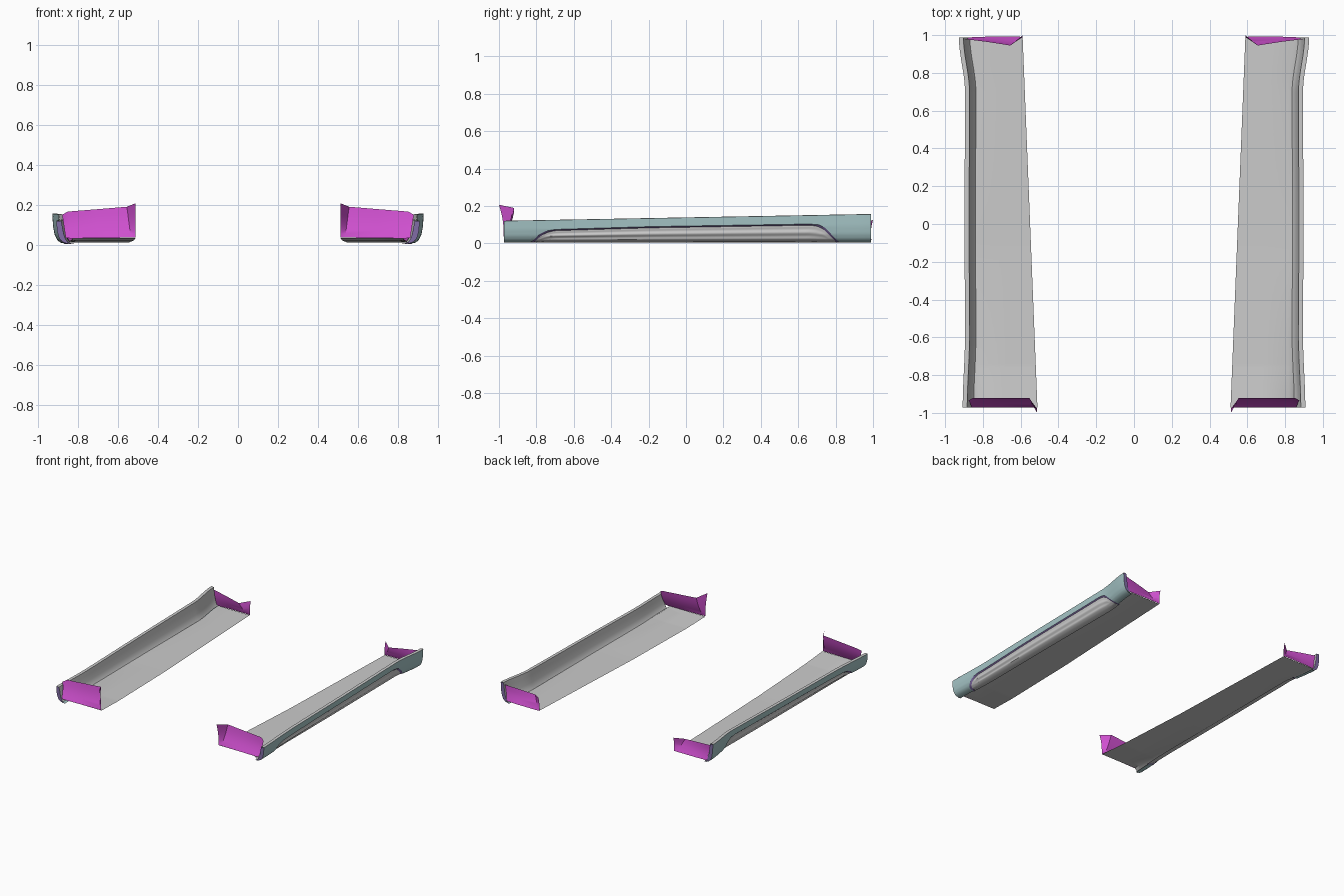
import bpy, math

if "Cube" in bpy.data.objects:
    bpy.data.objects.remove(bpy.data.objects["Cube"])


def material(name, rgb):
    m = bpy.data.materials.new(name)
    m.diffuse_color = (*rgb, 1)
    m.use_nodes = True
    m.node_tree.nodes["Principled BSDF"].inputs["Base Color"].default_value = m.diffuse_color
    return m


TEAL = material("teal", (0.38, 0.56, 0.57))
MAGENTA = material("magenta", (0.62, 0.08, 0.62))
PURPLE = material("purple", (0.22, 0.15, 0.38))


def interp(table, x, smooth=False):
    if x <= table[0][0]:
        return table[0][1]
    for (a, va), (b, vb) in zip(table, table[1:]):
        if x <= b:
            t = (x - a) / (b - a)
            if smooth:
                t = t * t * (3 - 2 * t)
            return va + (vb - va) * t
    return table[-1][1]


def grid(name, cols, mat=None):
    """Sheet from columns of points, mirrored to the other side."""
    n = len(cols[0])
    faces = [(i * n + j, (i + 1) * n + j, (i + 1) * n + j + 1, i * n + j + 1)
             for i in range(len(cols) - 1) for j in range(n - 1)]
    me = bpy.data.meshes.new(name)
    me.from_pydata([p for c in cols for p in c], [], faces)
    me.validate()
    ob = bpy.data.objects.new(name, me)
    bpy.context.collection.objects.link(ob)
    if mat:
        me.materials.append(mat)
    ob.modifiers.new("mirror", "MIRROR").use_mirror_merge = False
    bpy.context.view_layer.objects.active = ob
    ob.select_set(True)
    bpy.ops.object.shade_smooth_by_angle(angle=math.radians(35))
    ob.select_set(False)
    return ob


Y0, Y1 = -0.972, 0.988
OUTER = [(Y0, .907), (-.6, .895), (0, .897), (.7, .895), (.99, .927)]
SECTION = [(0, .075), (.04, .042), (.13, .024), (.3, .011), (.6, .003), (1, 0)]
TOP = [(Y0, .12), (Y1, .156)]
BASE = .004


def outer_x(y):
    return interp(OUTER, y, True)


def skin(y, z, push=0):
    u = (z - BASE) / (interp(TOP, y) - BASE)
    return (outer_x(y) - interp(SECTION, u) + push, y, z)


def arch(y, inset=0):
    """Top line of the recessed side panel."""
    c = [(-.83 + inset, BASE), (-.805 + inset, .028), (-.78 + inset, .051 - inset * .3),
         (-.75 + inset, .066 - inset * .4), (-.70, .075 - inset * .5),
         (-.2, .090 - inset * .5), (.66, .104 - inset * .5),
         (.71 - inset, .100 - inset * .5), (.745 - inset, .083 - inset * .3),
         (.785 - inset, .04), (.82 - inset, BASE)]
    return interp(c, y)


def span(a, b, n):
    return [a + (b - a) * i / n for i in range(n + 1)]


ENDS = span(-.83, -.68, 20) + span(-.66, .64, 30) + span(.65, .82, 24)
YS = span(Y0, -.84, 5) + ENDS + span(.83, Y1, 8)

# Teal outer skirt above the recessed panel
grid("outer_skirt", [[skin(y, arch(y) + (interp(TOP, y) - arch(y)) * (k / 14) ** 1.6)
                      for k in range(15)] for y in YS], TEAL)

# Purple recess border
INSET = .014
grid("panel_border", [[skin(y, arch(y, INSET), -.008), skin(y, arch(y))]
                      for y in ENDS], PURPLE)


# Grey recessed panel with long soft ridges
def panel_push(y, t):
    fade = min(1, max(0, (y + .8) / .12), max(0, (.77 - y) / .12))
    return -.008 + .006 * fade * math.sin(math.pi * t) * math.sin(2.5 * math.pi * t) ** 2


cols = []
for y in [v for v in ENDS if -.83 + INSET <= v <= .82 - INSET]:
    h = arch(y, INSET)
    cols.append([skin(y, BASE + (h - BASE) * t, panel_push(y, t)) for t in span(0, 1, 18)])
grid("side_panel", cols)

# Grey lip and inner wall
WALL = [(0, 1), (.006, 1.01), (.024, 1), (.030, .75), (.038, .4), (.048, .2), (.058, .1)]
grid("inner_wall", [[(outer_x(y) - d, y, interp(TOP, y) * f) for d, f in WALL] for y in YS])

# Purple end strips closing the skirt thickness
for name, y, order in (("front_end_strip", Y0, 1), ("rear_end_strip", Y1, -1)):
    top = interp(TOP, y)
    strip = [[(outer_x(y) - interp([(f, d) for d, f in reversed(WALL[2:])], t), y, max(BASE, top * t)),
              skin(y, BASE + (top - BASE) * t)] for t in span(0, 1, 12)]
    grid(name, strip[::-order], PURPLE)

# Floor sheet between skirt and tapered inner edge
FLOOR = [(Y0, .034), (-.75, .022), (-.13, .012), (Y1, .018)]
cols = []
for y in YS:
    xi = .55 + .04 * y
    xo = outer_x(y) - .058
    z = interp(FLOOR, y)
    cols.append([(xo + (xi - xo) * t, y, z if t > 0 else min(z, .012))
                 for t in (0, .08, .5, 1)])
grid("floor", cols)


# Magenta wheel-arch end plates: (x, z bottom, z top, y bottom, y top)
def plate(name, stations, bow):
    cols = []
    for x0, x1, zb, zt, yb, yt in stations:
        cols.append([(x0 + (x1 - x0) * t, yb + (yt - yb) * t + bow * math.sin(math.pi * t),
                      zb + (zt - zb) * t) for t in span(0, 1, 8)])
    grid(name, cols, MAGENTA)


plate("front_arch_plate", [(.513, .513, .036, .207, -.975, -1.0),
                           (.535, .555, .036, .190, -.972, -.920),
                           (.70, .70, .034, .178, -.972, -.920),
                           (.83, .85, .032, .166, -.972, -.920),
                           (.86, .878, .034, .150, -.972, -.935)], .008)
plate("rear_arch_plate", [(.875, .895, .018, .140, .988, .980),
                          (.77, .77, .018, .126, .992, .963),
                          (.61, .655, .018, .112, .992, .945),
                          (.589, .589, .018, .125, .990, 1.0)], -.006)
